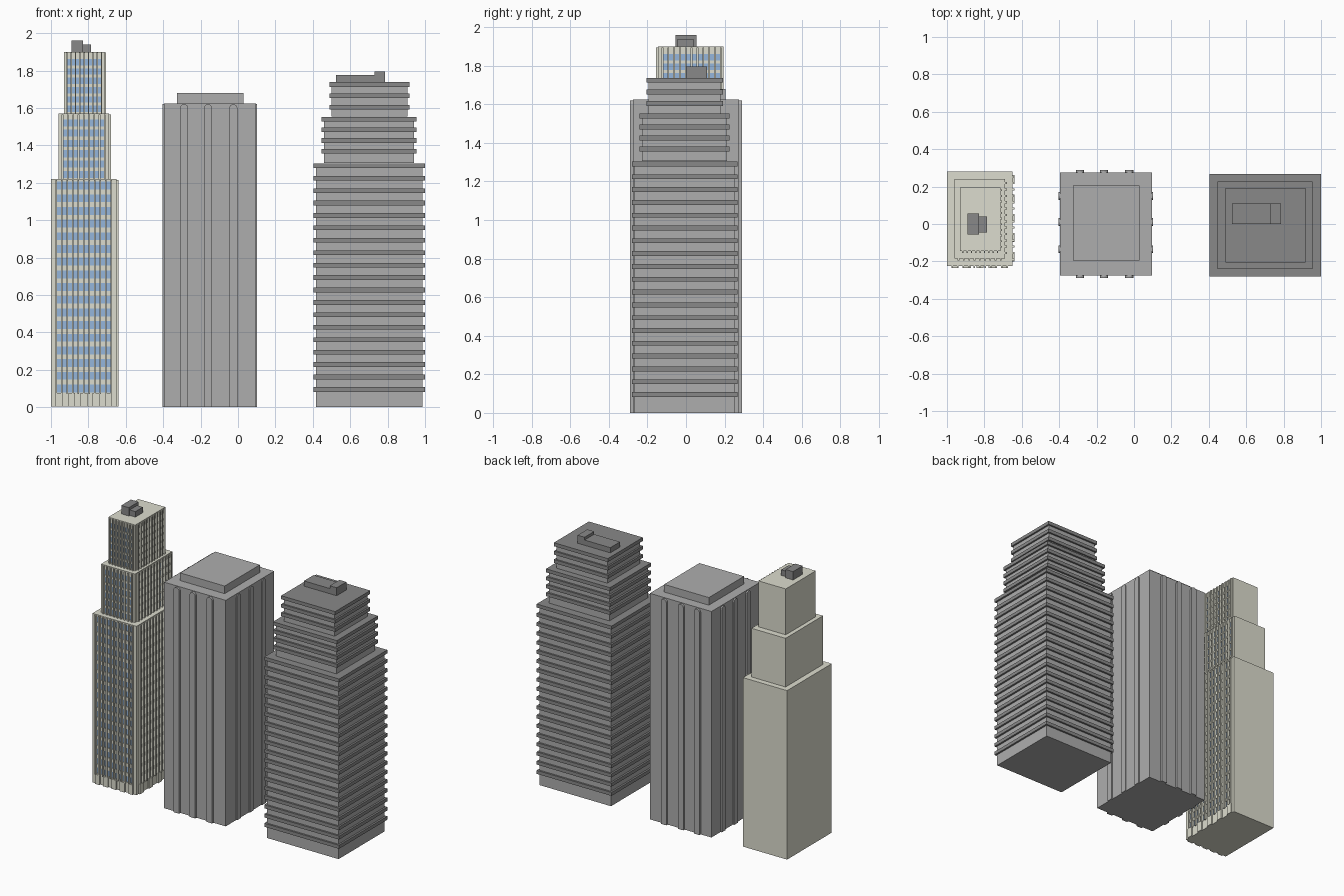
import bpy, bmesh
from math import pi, cos, sin
from mathutils import Matrix, Vector

if "Cube" in bpy.data.objects:
    bpy.data.objects.remove(bpy.data.objects["Cube"])


def material(name, rgb):
    m = bpy.data.materials.new(name)
    m.diffuse_color = (*rgb, 1)
    m.use_nodes = True
    m.node_tree.nodes["Principled BSDF"].inputs["Base Color"].default_value = m.diffuse_color
    return m


CREAM = material("cream_stone", (0.72, 0.72, 0.62))
GLASS = material("blue_glass", (0.30, 0.47, 0.72))
DARK = material("dark_grey", (0.25, 0.25, 0.25))
MID = material("mid_grey", (0.42, 0.42, 0.42))


def finish(name, bm, mat=None):
    bmesh.ops.recalc_face_normals(bm, faces=bm.faces)
    me = bpy.data.meshes.new(name)
    bm.to_mesh(me)
    bm.free()
    ob = bpy.data.objects.new(name, me)
    bpy.context.collection.objects.link(ob)
    if mat:
        me.materials.append(mat)
    return ob


def add_box(bm, x0, x1, y0, y1, z0, z1):
    c = Vector((x0 + x1, y0 + y1, z0 + z1)) / 2
    m = Matrix.Translation(c) @ Matrix.Diagonal((x1 - x0, y1 - y0, z1 - z0, 1))
    bmesh.ops.create_cube(bm, size=1, matrix=m)


def boxes(name, dims, mat=None):
    bm = bmesh.new()
    for d in dims:
        add_box(bm, *d)
    return finish(name, bm, mat)


# ---- Left tower: three setback tiers, windows on front and right only ----
REC, RIB = 0.008, 0.01   # window recess, rib projection


def panel(side, plane, a0, a1, z0, z1, d0, d1):
    """Box on a facade; d0..d1 measured outward from the wall plane."""
    if side == "front":
        return (a0, a1, plane - d1, plane - d0, z0, z1)
    return (plane + d0, plane + d1, a0, a1, z0, z1)


def facade(tag, side, plane, a0, a1, edge, z0, z1, cols, first, last, rows, pane):
    step = (last - first) / (rows - 1)
    w0, w1 = a0 + edge, a1 - edge
    lo, hi = first - pane / 2, last + pane / 2
    p = lambda *v: panel(side, plane, *v)
    # solid border and spandrels around the recessed glass
    wall = [p(a0, w0, z0, z1, -REC, 0), p(w1, a1, z0, z1, -REC, 0),
            p(w0, w1, z0, lo, -REC, 0), p(w0, w1, hi, z1, -REC, 0)]
    for i in range(rows - 1):
        z = first + i * step + pane / 2
        wall.append(p(w0, w1, z, z + step - pane, -REC, 0))
    boxes(f"{tag}_{side}_spandrels", wall, CREAM)
    boxes(f"{tag}_{side}_glass", [p(w0, w1, lo, hi, -REC, -REC + 0.002)], GLASS)
    # vertical ribs between the columns
    pitch = (w1 - w0) / cols
    rw = pitch * 0.16
    boxes(f"{tag}_{side}_ribs",
          [p(w0 + i * pitch - rw, w0 + i * pitch + rw, lo - 0.008, z1 - 0.004, -REC, RIB)
           for i in range(cols + 1)], CREAM)


# x0, x1, y0, y1, z0, z1, front cols, right cols, first row, last row, rows, pane, edge
tiers = [
    ("lower_tier", -1, -0.65, -0.225, 0.28, 0.005, 1.22, 10, 13, 0.10, 1.185, 17, 0.042, 0.028),
    ("middle_tier", -0.96, -0.69, -0.185, 0.24, 1.22, 1.57, 8, 11, 1.245, 1.52, 6, 0.038, 0.022),
    ("upper_tier", -0.93, -0.715, -0.145, 0.195, 1.57, 1.90, 8, 10, 1.595, 1.845, 6, 0.034, 0.015),
]
for tag, x0, x1, y0, y1, z0, z1, fc, rc, f, l, rows, pane, edge in tiers:
    boxes(tag + "_core", [(x0, x1 - REC, y0 + REC, y1, z0, z1)], CREAM)
    facade(tag, "front", y0, x0, x1, edge, z0, z1, fc, f, l, rows, pane)
    facade(tag, "right", x1, y0 + REC, y1, edge, z0, z1, rc, f, l, rows, pane)

# street level piers
piers = []
for i in range(5):
    a = -0.975 + i * 0.066
    piers.append(panel("front", -0.225, a, a + 0.038, 0.005, 0.075, 0, RIB))
    b = -0.2 + i * 0.104
    piers.append(panel("right", -0.65, b, b + 0.045, 0.005, 0.075, 0, RIB))
boxes("street_piers", piers, CREAM)
boxes("left_roof_plant", [(-0.89, -0.83, -0.055, 0.055, 1.90, 1.96),
                          (-0.83, -0.785, -0.045, 0.04, 1.90, 1.94)], DARK)

# ---- Middle tower: plain shaft with round-topped ribs on all sides ----
boxes("shaft", [(-0.395, 0.095, -0.275, 0.275, 0, 1.625)], MID)
boxes("shaft_roof_block", [(-0.325, 0.03, -0.195, 0.205, 1.625, 1.68)], MID)


def round_rib(bm, centre, half, axis, d0, d1):
    """Tall profile with a half-round head, extruded out of the wall."""
    top = 1.62 - half
    prof = [(-half, 0), (half, 0)]
    prof += [(half * cos(pi * i / 8), top + half * sin(pi * i / 8)) for i in range(9)]
    put = (lambda a, d, z: (a, d, z)) if axis == "y" else (lambda a, d, z: (d, a, z))
    face = bm.faces.new([bm.verts.new(put(centre + a, d0, z)) for a, z in prof])
    ext = bmesh.ops.extrude_face_region(bm, geom=[face])["geom"]
    vs = [v for v in ext if isinstance(v, bmesh.types.BMVert)]
    bmesh.ops.translate(bm, verts=vs, vec=put(0, d1 - d0, 0))


bm = bmesh.new()
for c in (-0.288, -0.16, -0.025):
    for s in (-1, 1):
        round_rib(bm, c, 0.022, "y", s * 0.27, s * 0.29)
for c in (-0.135, 0.01, 0.15):
    round_rib(bm, c, 0.021, "x", -0.39, -0.405)
    round_rib(bm, c, 0.021, "x", 0.09, 0.102)
finish("shaft_ribs", bm, MID)

# ---- Right tower: setback tiers ringed by floor slabs ----
# slab footprint x0, x1, y0, y1, body z0, z1, inset, first slab, last slab, count
rings = [
    ("wide", 0.405, 1.0, -0.28, 0.268, 0, 1.305, 0.013, 0.095, 1.291, 19),
    ("mid", 0.447, 0.955, -0.241, 0.226, 1.305, 1.553, 0.013, 1.369, 1.54, 4),
    ("top", 0.488, 0.917, -0.206, 0.192, 1.553, 1.738, 0.012, 1.604, 1.725, 3),
]
for tag, x0, x1, y0, y1, z0, z1, ins, f, l, n in rings:
    boxes(tag + "_block", [(x0 + ins, x1 - ins, y0 + ins, y1 - ins, z0, z1 - 0.004)], MID)
    step = (l - f) / (n - 1)
    boxes(tag + "_floor_slabs",
          [(x0, x1, y0, y1, f + i * step - 0.0125, f + i * step + 0.0125)
           for i in range(n)], DARK)
boxes("right_roof_plant", [(0.525, 0.73, 0, 0.11, 1.73, 1.775),
                           (0.73, 0.785, 0, 0.11, 1.73, 1.795)], DARK)
